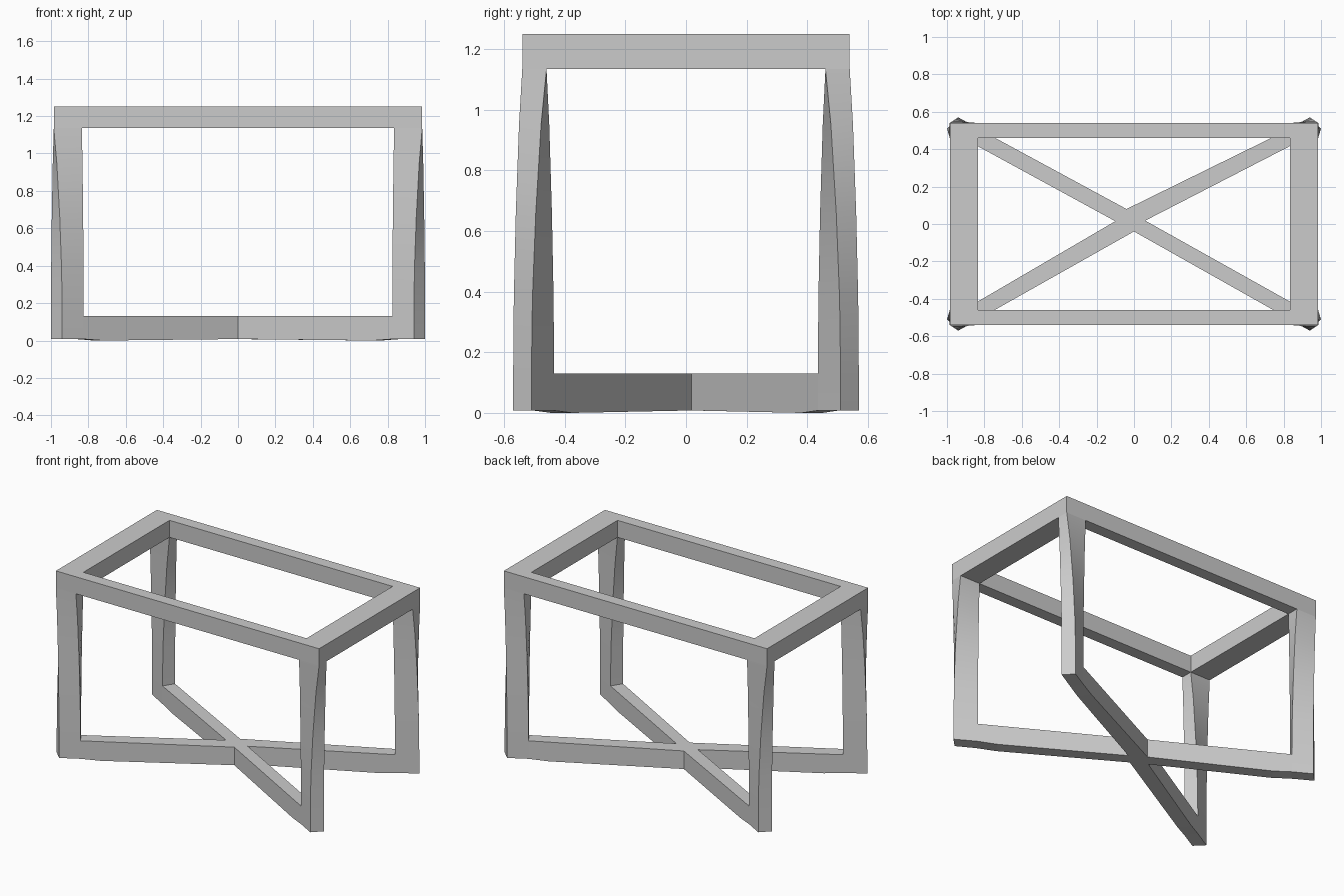
import bpy, bmesh

if "Cube" in bpy.data.objects:
    bpy.data.objects.remove(bpy.data.objects["Cube"])

CORNERS = [(1, -1, "front_right"), (1, 1, "back_right"),
           (-1, 1, "back_left"), (-1, -1, "front_left")]
BAR_TOP, BAR_BOTTOM = 0.13, 0.008
FRAME_BOTTOM, FRAME_TOP = 1.135, 1.25

# leg sections for one quadrant: outer end pair, then inner pair
FOOT = [(1.0, 0.51), (0.94, 0.57), (0.825, 0.505), (0.87, 0.435)]
HEAD = [(0.985, 0.46), (0.985, 0.54), (0.835, 0.54), (0.835, 0.46)]
# height and blend from foot section to head section
LEVELS = [(BAR_BOTTOM, 0), (BAR_TOP, 0), (0.38, 0.07), (0.66, 0.29),
          (0.95, 0.64), (FRAME_BOTTOM, 1)]


def make_object(name, bm):
    bmesh.ops.remove_doubles(bm, verts=bm.verts, dist=0.0005)
    bmesh.ops.recalc_face_normals(bm, faces=bm.faces)
    mesh = bpy.data.meshes.new(name)
    bm.to_mesh(mesh)
    bm.free()
    ob = bpy.data.objects.new(name, mesh)
    bpy.context.collection.objects.link(ob)
    return ob


def bridge(bm, r0, r1, skip=()):
    n = len(r0)
    for i in range(n):
        if i not in skip:
            j = (i + 1) % n
            bm.faces.new((r0[i], r0[j], r1[j], r1[i]))


# top frame: four rings joined into a rectangular tube
bm = bmesh.new()
rings = []
for x, y, z in [(0.985, 0.54, FRAME_BOTTOM), (0.985, 0.54, FRAME_TOP),
                (0.835, 0.46, FRAME_TOP), (0.835, 0.46, FRAME_BOTTOM)]:
    rings.append([bm.verts.new((sx * x, sy * y, z)) for sx, sy, _ in CORNERS])
for i in range(4):
    bridge(bm, rings[i], rings[(i + 1) % 4])
make_object("top_frame", bm)

# twisting legs, blending from the diagonal foot to the square corner
for sx, sy, label in CORNERS:
    bm = bmesh.new()
    rings = []
    for z, t in LEVELS:
        rings.append([bm.verts.new((sx * (f[0] + (h[0] - f[0]) * t),
                                    sy * (f[1] + (h[1] - f[1]) * t), z))
                      for f, h in zip(FOOT, HEAD)])
    bm.faces.new(rings[0])
    for i in range(len(rings) - 1):
        # the inner side meets the base bar at the lowest level
        bridge(bm, rings[i], rings[i + 1], skip=(2,) if i == 0 else ())
    leg = make_object(label + "_leg", bm)
    bpy.ops.object.select_all(action='DESELECT')
    leg.select_set(True)
    bpy.context.view_layer.objects.active = leg
    bpy.ops.object.shade_smooth_by_angle(angle=0.52)

# crossed base: a central block with four diagonal arms
bm = bmesh.new()
HUB_X = {1: (0.06, 0.018), -1: (-0.10, 0.015)}
HUB_Y = {1: (-0.04, 0.08), -1: (0.0, -0.04)}
for z in (BAR_BOTTOM, BAR_TOP):
    bm.faces.new([bm.verts.new((*p, z))
                  for p in (HUB_X[1], HUB_Y[1], HUB_X[-1], HUB_Y[-1])])
for sx, sy, _ in CORNERS:
    a0, b0 = HUB_X[sx], HUB_Y[sy]
    a1 = (sx * FOOT[3][0], sy * FOOT[3][1])
    b1 = (sx * FOOT[2][0], sy * FOOT[2][1])
    sections = []
    for t, low in [(0, BAR_BOTTOM), (0.87, 0.0), (1, BAR_BOTTOM)]:
        a = [p + (q - p) * t for p, q in zip(a0, a1)]
        b = [p + (q - p) * t for p, q in zip(b0, b1)]
        sections.append([bm.verts.new((*a, low)), bm.verts.new((*b, low)),
                         bm.verts.new((*b, BAR_TOP)), bm.verts.new((*a, BAR_TOP))])
    bridge(bm, sections[0], sections[1])
    bridge(bm, sections[1], sections[2])
make_object("crossed_base", bm)
